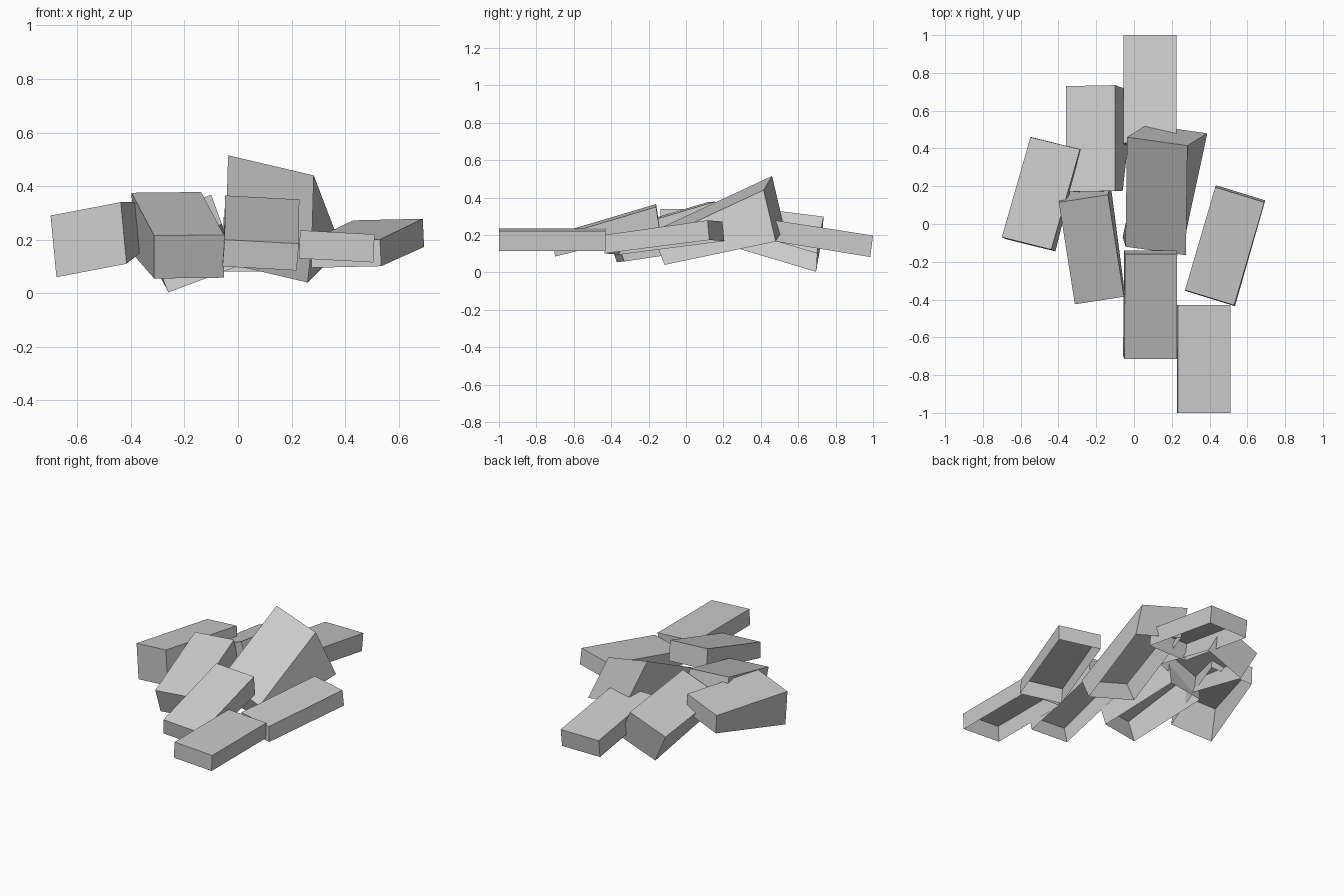
import bpy
import bmesh
import math
from mathutils import Vector

default_cube = bpy.data.objects.get("Cube")
if default_cube:
    bpy.data.objects.remove(default_cube, do_unlink=True)

# One plain grey for the whole pile
grey = bpy.data.materials.new("stone_grey")
grey.use_nodes = True
colour = (0.6, 0.6, 0.6, 1)
grey.diffuse_color = colour
grey.node_tree.nodes["Principled BSDF"].inputs["Base Color"].default_value = colour


def slab(name, corner, across, along, front_drop, back_drop):
    """Open-bottomed slab: a top parallelogram whose walls fall by
    front_drop at the near end and back_drop at the far end."""
    corner, across, along = Vector(corner), Vector(across), Vector(along)
    bm = bmesh.new()
    top, rim = [], []
    for start, drop in ((corner, front_drop), (corner + along, back_drop)):
        ends = [start, start + across]
        if start != corner:
            ends.reverse()
        for point in ends:
            top.append(bm.verts.new(point))
            rim.append(bm.verts.new(point + Vector(drop)))
    bm.faces.new(top)
    for i in range(len(top)):
        j = (i + 1) % len(top)
        bm.faces.new((top[j], top[i], rim[i], rim[j]))
    mesh = bpy.data.meshes.new(name)
    bm.to_mesh(mesh)
    bm.free()
    mesh.materials.append(grey)
    obj = bpy.data.objects.new(name, mesh)
    bpy.context.collection.objects.link(obj)
    # Soft shading on the warped walls, crisp box edges
    bpy.ops.object.select_all(action="DESELECT")
    obj.select_set(True)
    bpy.context.view_layer.objects.active = obj
    bpy.ops.object.shade_smooth_by_angle(angle=math.radians(30))
    return obj


# Middle row, from back to front
slab("back_slab",
     corner=(-.055, .43, .285), across=(.28, 0, 0), along=(0, .57, -.088),
     front_drop=(0, -.015, -.11), back_drop=(0, -.015, -.115))
slab("tall_centre_slab",
     corner=(-.045, -.12, .245), across=(.32, -.045, -.075), along=(.008, .58, .27),
     front_drop=(-.015, .05, -.13), back_drop=(.105, .065, -.275))
slab("front_centre_slab",
     corner=(-.05, -.715, .2), across=(.277, 0, -.015), along=(.002, .555, .165),
     front_drop=(-.008, .015, -.1), back_drop=(-.004, .02, -.13))
slab("front_slab",
     corner=(.232, -1, .235), across=(.278, 0, -.015), along=(0, .57, 0),
     front_drop=(-.005, 0, -.105), back_drop=(-.005, 0, -.105))

# Slabs on the +x side
slab("left_outer_slab",
     corner=(.27, -.35, .195), across=(.26, -.08, .006), along=(.16, .545, .077),
     front_drop=(.005, -.005, -.1), back_drop=(.005, .01, -.105))

# Slabs on the -x side
slab("right_outer_slab",
     corner=(-.7, -.07, .29), across=(.262, -.065, .05), along=(.152, .53, 0),
     front_drop=(.022, -.01, -.23), back_drop=(.005, 0, -.12))
slab("right_front_slab",
     corner=(-.313, -.425, .215), across=(.26, .04, .003), along=(-.085, .54, .16),
     front_drop=(0, .055, -.16), back_drop=(.015, .05, -.24))
slab("right_back_slab",
     corner=(-.36, .17, .27), across=(.26, .005, .098), along=(0, .56, -.07),
     front_drop=(.04, 0, -.11), back_drop=(.1, -.035, -.197))
